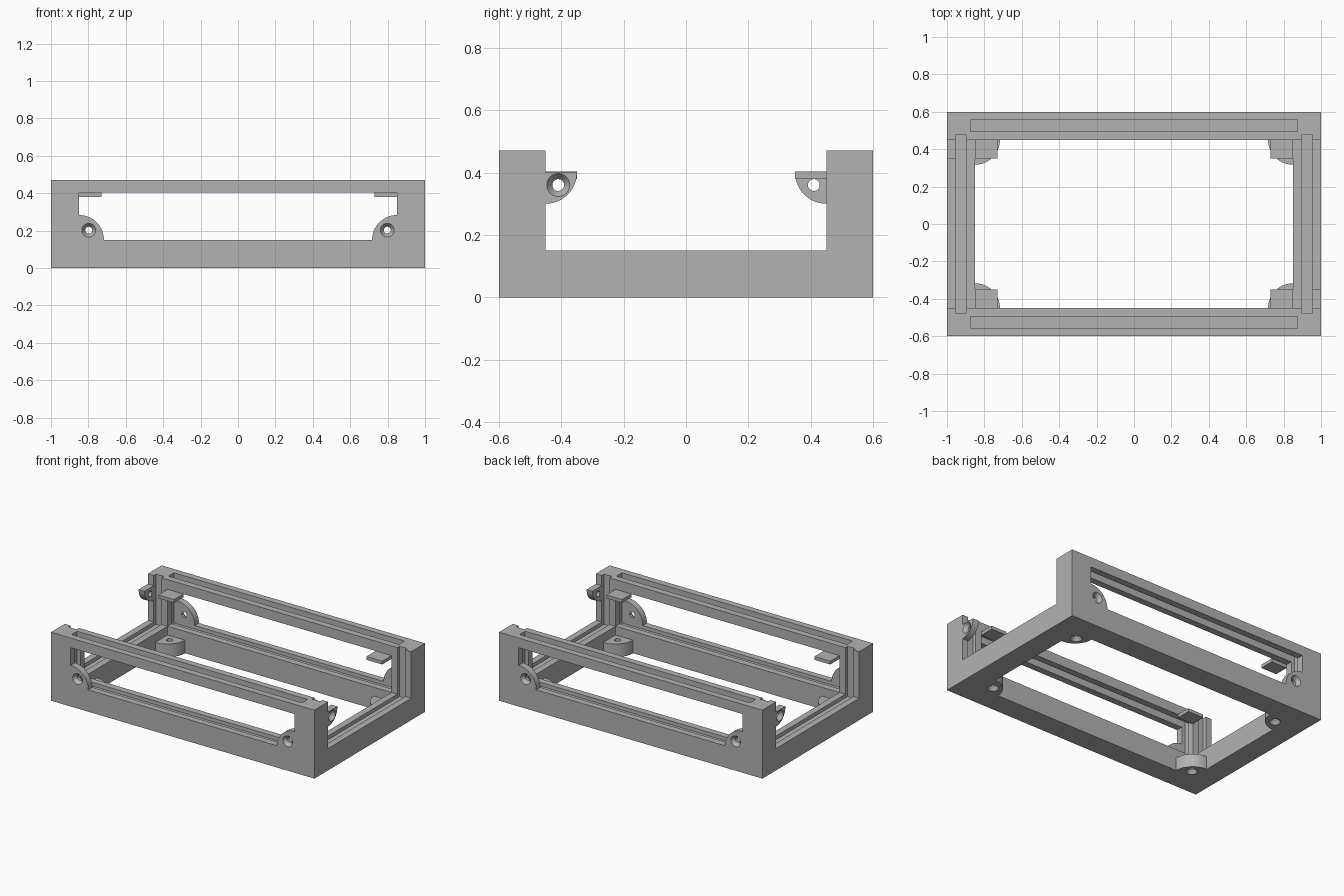
import bpy, bmesh, math
from mathutils import Vector, Matrix

cube = bpy.data.objects.get("Cube")
if cube:
    bpy.data.objects.remove(cube)

grey = bpy.data.materials.new("plain grey")
grey.use_nodes = True
COLOUR = (0.45, 0.45, 0.45, 1)
grey.diffuse_color = COLOUR
grey.node_tree.nodes["Principled BSDF"].inputs["Base Color"].default_value = COLOUR

TOP, RAIL, WINDOW = 0.47, 0.15, 0.403   # frame height, rail top, window top
INX, INY = 0.85, 0.45                   # inner opening half sizes
LIP, SLOT = 0.045, 0.06                 # wall outside the slot, slot width
GROOVE = 0.025                          # slot depth into rails and posts


def finish(name, bm):
    bmesh.ops.recalc_face_normals(bm, faces=bm.faces)
    mesh = bpy.data.meshes.new(name)
    bm.to_mesh(mesh)
    bm.free()
    mesh.materials.append(grey)
    ob = bpy.data.objects.new(name, mesh)
    bpy.context.collection.objects.link(ob)
    return ob


def box(name, x, y, z):
    bm = bmesh.new()
    bmesh.ops.create_cube(bm, size=1)
    for v in bm.verts:
        v.co = [lo + (c + 0.5) * (hi - lo) for c, (lo, hi) in zip(v.co, (x, y, z))]
    return finish(name, bm)


def cut(ob, cutters):
    """Subtract each cutter, then bake the result and drop the cutters."""
    for c in cutters:
        c.hide_render = True
        mod = ob.modifiers.new("cut", 'BOOLEAN')
        mod.operation, mod.solver, mod.object = 'DIFFERENCE', 'EXACT', c
    bpy.context.view_layer.update()
    result = ob.evaluated_get(bpy.context.evaluated_depsgraph_get())
    mesh = bpy.data.meshes.new_from_object(result)
    ob.modifiers.clear()
    ob.data = mesh
    for c in cutters:
        bpy.data.objects.remove(c)


def smooth(ob):
    bpy.ops.object.select_all(action='DESELECT')
    bpy.context.view_layer.objects.active = ob
    ob.select_set(True)
    bpy.ops.object.shade_smooth_by_angle(angle=math.radians(30))


def ear(name, corner, u, v, w, radius, thick, inset):
    """Quarter-disc screw ear from a corner along u and v, w pointing inward."""
    u, v, w, corner = map(Vector, (u, v, w, corner))
    m = Matrix((u, v, w)).transposed().to_4x4()
    m.translation = corner
    bm = bmesh.new()
    steps = 20
    rim = [(radius * math.cos(a), radius * math.sin(a), 0)
           for a in (math.pi / 2 * i / steps for i in range(steps + 1))]
    face = bm.faces.new([bm.verts.new(p) for p in [(0, 0, 0)] + rim])
    ext = bmesh.ops.extrude_face_region(bm, geom=[face])
    bmesh.ops.translate(bm, vec=(0, 0, thick),
                        verts=[e for e in ext["geom"] if isinstance(e, bmesh.types.BMVert)])
    bm.transform(m)
    ob = finish(name, bm)

    # countersunk screw hole
    bm = bmesh.new()
    sides = 24
    rings = []
    for r, d in ((0.037, -0.01), (0.037, 0), (0.019, 0.025), (0.019, thick + 0.01)):
        rings.append([bm.verts.new((inset + r * math.cos(a), inset + r * math.sin(a), d))
                      for a in (math.tau * i / sides for i in range(sides))])
    for a, b in zip(rings, rings[1:]):
        for i in range(sides):
            j = (i + 1) % sides
            bm.faces.new((a[i], a[j], b[j], b[i]))
    bm.faces.new(rings[0])
    bm.faces.new(rings[-1])
    bm.transform(m)
    cut(ob, [finish("hole_cutter", bm)])
    smooth(ob)


# Frame: block with the inside, both windows, open sides and panel slots cut away
frame = box("frame", (-1, 1), (-0.6, 0.6), (0, TOP))
cutters = [
    box("inside_cutter", (-INX, INX), (-INY, INY), (-1, 1)),
    box("window_cutter", (-INX, INX), (-1, 1), (RAIL, WINDOW)),
    box("side_cutter", (-2, 2), (-INY, INY), (RAIL, 1)),
]
deep = (RAIL - GROOVE, 1)
for s in (-1, 1):
    ys = sorted((s * (0.6 - LIP), s * (0.6 - LIP - SLOT)))
    xs = sorted((s * (1 - LIP), s * (1 - LIP - SLOT)))
    cutters.append(box("long_slot_cutter", (-INX - GROOVE, INX + GROOVE), ys, deep))
    cutters.append(box("short_slot_cutter", xs, (-INY - GROOVE, INY + GROOVE), deep))
cut(frame, cutters)

# Corner fittings
for sx, side in ((1, "left"), (-1, "right")):
    for sy, end in ((-1, "front"), (1, "back")):
        tag = f"{end}_{side}"
        ear("window_ear_" + tag, (sx * INX, sy * 0.6, RAIL),
            (-sx, 0, 0), (0, 0, 1), (0, -sy, 0), 0.133, LIP, 0.052)
        ear("floor_ear_" + tag, (sx * INX, sy * INY, 0),
            (-sx, 0, 0), (0, -sy, 0), (0, 0, 1), 0.133, 0.09, 0.052)
        box("top_tab_" + tag, sorted((sx * 0.73, sx * INX)),
            sorted((sy * 0.35, sy * INY)), (0.38, WINDOW))
        # side ears sit on two opposite corners only
        if sx != sy:
            ear("side_ear_" + tag, (sx, sy * INY, 0.4),
                (0, -sy, 0), (0, 0, -1), (-sx, 0, 0), 0.1, LIP, 0.04)
